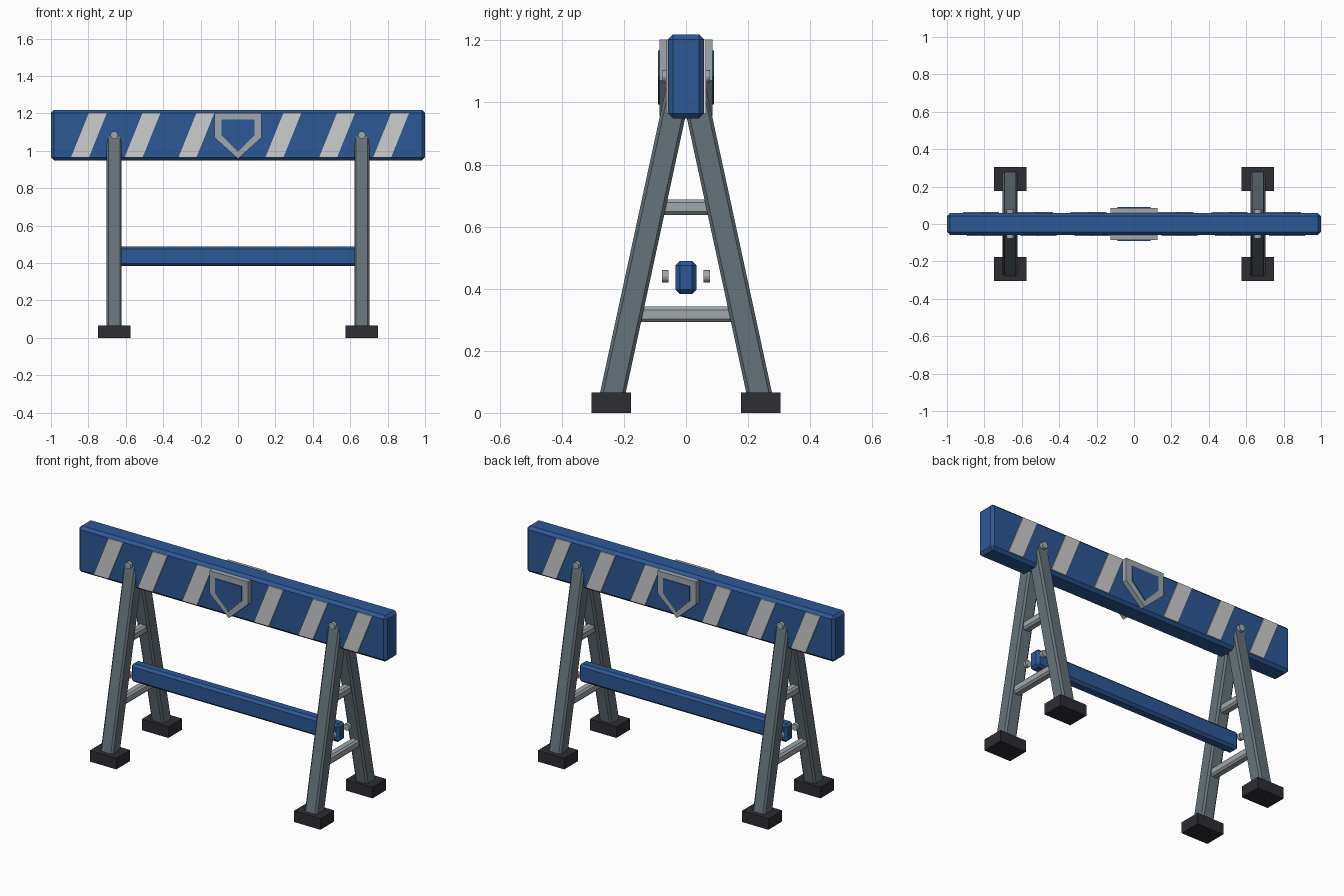
import bpy
from math import atan2, pi
from mathutils import Vector, Matrix

cube = bpy.data.objects.get("Cube")
if cube:
    bpy.data.objects.remove(cube, do_unlink=True)


def srgb(r, g, b):
    """Turn 0-255 display values into a linear colour."""
    lin = [c / 12.92 if c <= 0.04045 else ((c + 0.055) / 1.055) ** 2.4
           for c in (r / 255, g / 255, b / 255)]
    return (*lin, 1.0)


def material(name, colour):
    mat = bpy.data.materials.new(name)
    mat.use_nodes = True
    mat.diffuse_color = colour
    mat.node_tree.nodes["Principled BSDF"].inputs["Base Color"].default_value = colour
    return mat


blue = material("barrier blue", srgb(45, 88, 150))
white = material("stripe white", srgb(204, 206, 205))
silver = material("silver metal", srgb(160, 168, 172))
slate = material("slate steel", srgb(101, 115, 122))
rubber = material("black rubber", srgb(46, 45, 52))


def finish(obj, name, mat, chamfer=0):
    obj.name = name
    obj.data.materials.append(mat)
    if chamfer:
        mod = obj.modifiers.new("chamfer", "BEVEL")
        mod.width = chamfer
        mod.segments = 1
    return obj


def box(name, centre, size, mat, chamfer=0, tilt=0):
    bpy.ops.mesh.primitive_cube_add(size=1)
    obj = bpy.context.object
    obj.data.transform(Matrix.Diagonal((*size, 1)))
    obj.location = centre
    obj.rotation_euler.x = tilt
    return finish(obj, name, mat, chamfer)


def plate(name, outline, depth_in, depth_out, side, mat):
    """Extrude an x-z outline outward from the beam; side -1 is front, 1 is back."""
    n = len(outline)
    verts = [(-side * x, side * d, z) for d in (depth_in, depth_out) for x, z in outline]
    faces = [list(range(n))[::-1], list(range(n, 2 * n))]
    faces += [[i, (i + 1) % n, n + (i + 1) % n, n + i] for i in range(n)]
    mesh = bpy.data.meshes.new(name)
    mesh.from_pydata(verts, [], faces)
    obj = bpy.data.objects.new(name, mesh)
    bpy.context.collection.objects.link(obj)
    return finish(obj, name, mat)


def bolt(name, x, side, z):
    bpy.ops.mesh.primitive_cylinder_add(vertices=12, radius=0.02, depth=0.02,
                                        location=(x, side * 0.067, z),
                                        rotation=(pi / 2, 0, 0))
    finish(bpy.context.object, name, silver)


# Top beam and lower crossbar
box("top_beam", (0, 0, 1.084), (2, 0.116, 0.27), blue, 0.016)
box("crossbar", (0, 0, 0.436), (1.35, 0.068, 0.106), blue, 0.014)

# Trestles: splayed legs, feet, bolts and rungs
LEG_X = 0.662
for x, end in ((-LEG_X, "right"), (LEG_X, "left")):
    for side, face in ((-1, "front"), (1, "back")):
        tag = f"{face}_{end}"
        foot = Vector((x, side * 0.242, 0.035))
        top = Vector((x, side * 0.016, 1.08))
        run = top - foot
        box(f"leg_{tag}", (foot + top) / 2, (0.08, 0.081, run.length),
            slate, 0.01, atan2(-run.y, run.z))
        box(f"foot_{tag}", (x, side * 0.241, 0.0325), (0.172, 0.128, 0.065), rubber)
        bolt(f"leg_bolt_{tag}", x, side, 1.084)
        bolt(f"crossbar_bolt_{tag}", x, side, 0.44)
    for z, length, level in ((0.663, 0.2, "upper"), (0.317, 0.36, "lower")):
        box(f"{level}_rung_{end}", (x, 0, z), (0.05, length, 0.05), silver, 0.01)

# Slanted stripes and pentagon badge on both faces
STRIPES = (-0.797, -0.51, -0.222, 0.243, 0.53, 0.819)
FRAME = [(-0.125, 1.203), (-0.125, 1.07), (0, 0.957), (0.125, 1.07), (0.125, 1.203)]
BADGE = [(-0.087, 1.167), (-0.087, 1.083), (0, 0.994), (0.087, 1.083), (0.087, 1.167)]
for side, face in ((-1, "front"), (1, "back")):
    for i, x in enumerate(STRIPES):
        outline = [(x - 0.096, 0.965), (x, 0.965), (x + 0.096, 1.203), (x, 1.203)]
        plate(f"stripe_{face}_{i + 1}", outline, 0.056, 0.064, side, white)
    plate(f"badge_frame_{face}", FRAME, 0.055, 0.086, side, silver)
    plate(f"badge_centre_{face}", BADGE, 0.084, 0.091, side, blue)
